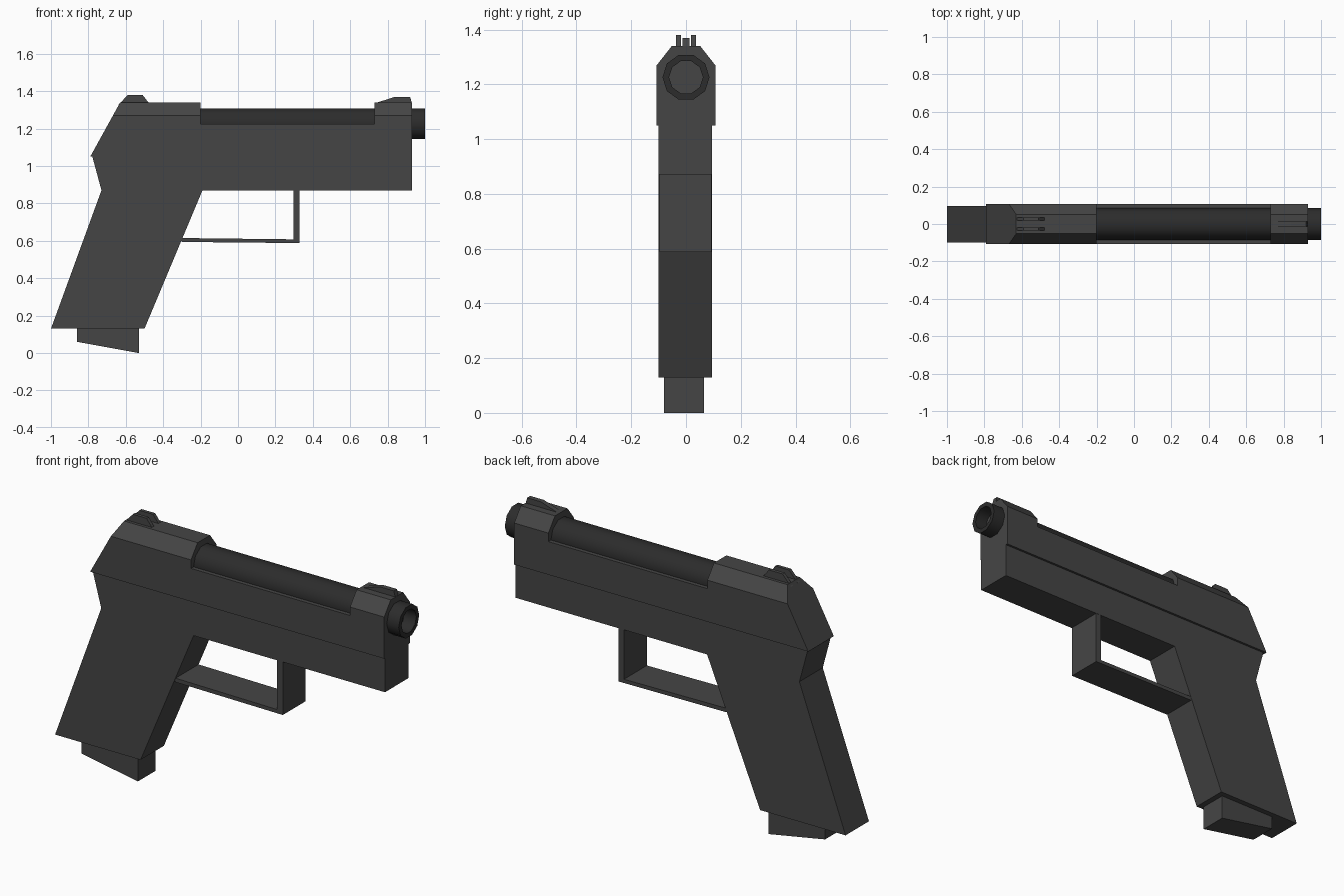
import bpy, bmesh, math
from mathutils import Vector

if "Cube" in bpy.data.objects:
    bpy.data.objects.remove(bpy.data.objects["Cube"])


def material(name, value):
    m = bpy.data.materials.new(name)
    m.diffuse_color = (value, value, value, 1)
    m.use_nodes = True
    m.node_tree.nodes["Principled BSDF"].inputs["Base Color"].default_value = m.diffuse_color
    return m


BODY = material("dark_grey", 0.06)
BLACK = material("black", 0.025)


def finish(name, bm, mat):
    bmesh.ops.recalc_face_normals(bm, faces=bm.faces[:])
    me = bpy.data.meshes.new(name)
    bm.to_mesh(me)
    bm.free()
    me.materials.append(mat)
    ob = bpy.data.objects.new(name, me)
    bpy.context.collection.objects.link(ob)
    return ob


def prism(points, direction):
    bm = bmesh.new()
    face = bm.faces.new([bm.verts.new(p) for p in points])
    new = bmesh.ops.extrude_face_region(bm, geom=[face])["geom"]
    bmesh.ops.translate(bm, vec=Vector(direction),
                        verts=[v for v in new if isinstance(v, bmesh.types.BMVert)])
    return bm


def side_part(name, profile, y0, y1, mat=BODY):
    """Side profile (x, z) extruded across the width."""
    return finish(name, prism([(x, y0, z) for x, z in profile], (0, y1 - y0, 0)), mat)


# Frame and raked grip
side_part("frame_and_grip", [(-0.78, 1.055), (0.93, 1.055), (0.93, 0.87), (-0.19, 0.87),
                             (-0.5, 0.13), (-1.0, 0.13), (-0.73, 0.87)], -0.1, 0.095)

# Magazine base
side_part("magazine_base", [(-0.86, 0.14), (-0.53, 0.14), (-0.53, 0.0), (-0.86, 0.06)],
          -0.08, 0.066)

# L-shaped trigger guard
side_part("trigger_guard", [(-0.31, 0.615), (0.297, 0.608), (0.297, 0.875), (0.33, 0.875),
                            (0.33, 0.588), (-0.30, 0.594)], -0.097, 0.094)

# Slide: chamfered section swept along x, rear cut on a slope
half = [(0.107, 1.05), (0.107, 1.27), (0.052, 1.34)]
section = half + [(-y, z) for y, z in reversed(half)]
bm = prism([(-0.79, y, z) for y, z in section], (1.72, 0, 0))
bmesh.ops.bisect_plane(bm, geom=bm.verts[:] + bm.edges[:] + bm.faces[:],
                       plane_co=(-0.79, 0, 1.05), plane_no=(-0.29, 0, 0.16), clear_outer=True)
bmesh.ops.holes_fill(bm, edges=[e for e in bm.edges if e.is_boundary])
slide = finish("slide", bm, BODY)

# Open window in the slide top
cutter = side_part("window_cutter", [(-0.2, 1.225), (0.73, 1.225), (0.73, 1.5), (-0.2, 1.5)],
                   -0.3, 0.3)
mod = slide.modifiers.new("window", "BOOLEAN")
mod.operation, mod.solver, mod.object = "DIFFERENCE", "EXACT", cutter
bpy.context.view_layer.objects.active = slide
bpy.ops.object.modifier_apply(modifier=mod.name)
bpy.data.objects.remove(cutter)

# Ten-sided barrel with a bored muzzle
bm = bmesh.new()
N = 10
rings = []
for x, r in [(-0.22, 0.086), (1.0, 0.086), (1.0, 0.062), (0.75, 0.062)]:
    rings.append([bm.verts.new((x, r * math.cos(math.tau * i / N),
                                1.226 + r * math.sin(math.tau * i / N))) for i in range(N)])
for a, b in zip(rings, rings[1:]):
    for i in range(N):
        j = (i + 1) % N
        bm.faces.new((a[i], a[j], b[j], b[i]))
bm.faces.new(rings[0])
bm.faces.new(rings[-1])
barrel = finish("barrel", bm, BLACK)
for p in barrel.data.polygons:
    p.use_smooth = len(p.vertices) == 4
bpy.ops.object.select_all(action="DESELECT")
barrel.select_set(True)
bpy.context.view_layer.objects.active = barrel
bpy.ops.object.shade_smooth_by_angle(angle=math.radians(40))

# Sights
side_part("front_sight", [(0.73, 1.335), (0.84, 1.37), (0.92, 1.37), (0.93, 1.335)],
          -0.013, 0.013)
for name, y in (("rear_sight_left", 0.027), ("rear_sight_right", -0.027)):
    side_part(name, [(-0.64, 1.325), (-0.59, 1.38), (-0.51, 1.38), (-0.475, 1.335)],
              y - 0.009, y + 0.009)
